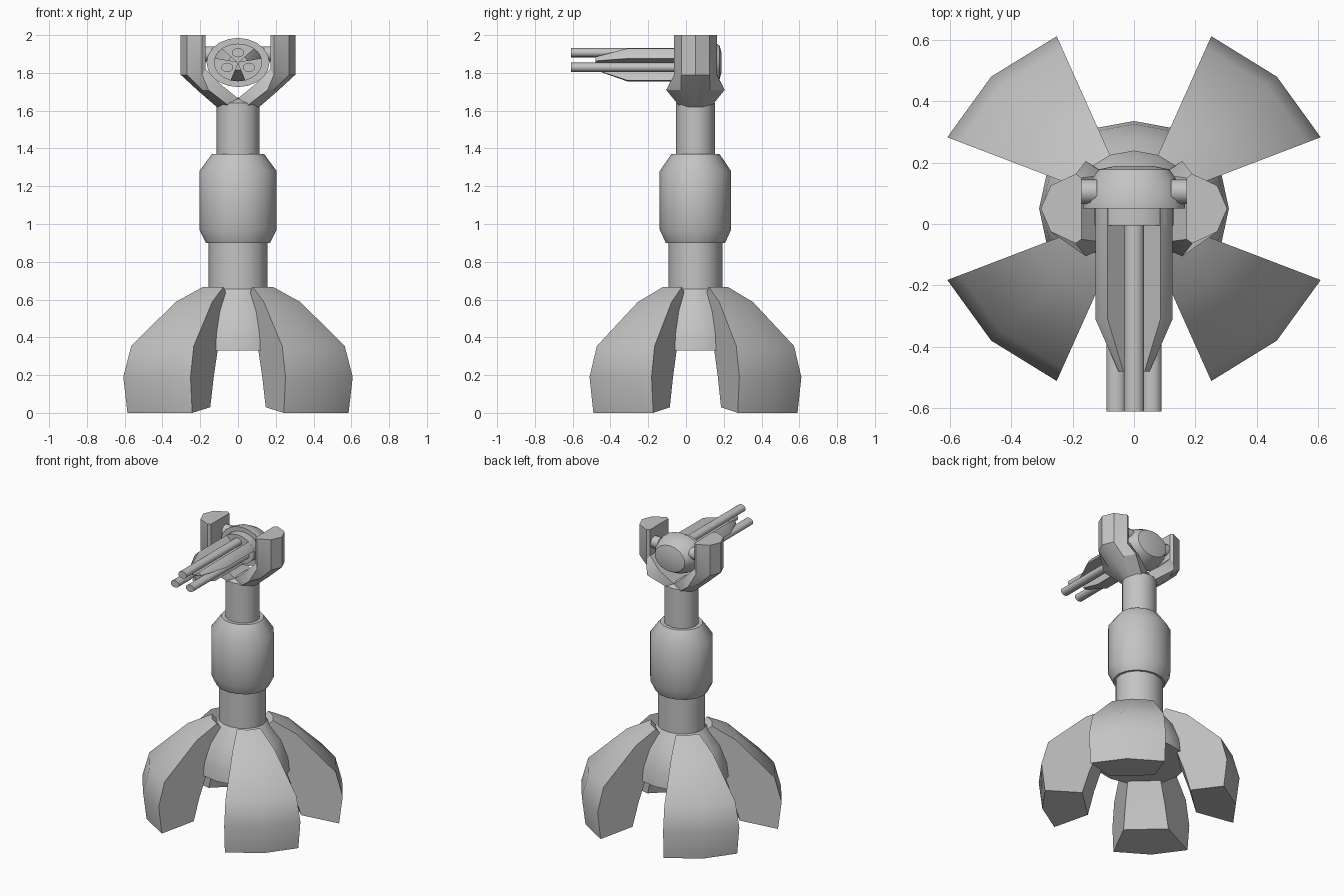
import bpy
import bmesh
from math import sin, cos, pi, radians

cube = bpy.data.objects.get("Cube")
if cube:
    bpy.data.objects.remove(cube, do_unlink=True)

grey = bpy.data.materials.new("plain_grey")
GREY = (0.55, 0.55, 0.55, 1)
grey.diffuse_color = GREY
grey.use_nodes = True
for node in grey.node_tree.nodes:
    if node.type == 'BSDF_PRINCIPLED':
        node.inputs["Base Color"].default_value = GREY

WIDE = 1.083       # the tower is slightly wider than deep
AXIS_Y = 0.05
GUN_Z = 1.855
GUN_WIDE = 1.28    # the gun has an oval section


def loft(name, rings, place, smooth=40):
    """Skin a list of closed rings, cap both ends, and place each point."""
    bm = bmesh.new()
    loops = [[bm.verts.new(place(*p)) for p in ring] for ring in rings]
    n = len(loops[0])
    for a, b in zip(loops, loops[1:]):
        for i in range(n):
            j = (i + 1) % n
            bm.faces.new((a[i], a[j], b[j], b[i]))
    bm.faces.new(loops[0])
    bm.faces.new(loops[-1])
    bmesh.ops.recalc_face_normals(bm, faces=bm.faces)
    mesh = bpy.data.meshes.new(name)
    bm.to_mesh(mesh)
    bm.free()
    mesh.materials.append(grey)
    obj = bpy.data.objects.new(name, mesh)
    bpy.context.collection.objects.link(obj)
    bpy.ops.object.select_all(action='DESELECT')
    obj.select_set(True)
    bpy.context.view_layer.objects.active = obj
    bpy.ops.object.shade_smooth_by_angle(angle=radians(smooth))
    return obj


def circle(r, h, n=16):
    return [(r * cos(2 * pi * i / n), r * sin(2 * pi * i / n), h) for i in range(n)]


def lathe(name, profile, place, n=16):
    return loft(name, [circle(r, h, n) for r, h in profile], place)


def tower(x, y, z):
    return (x * WIDE, y + AXIS_Y, z)


def gun(x, z, y):
    return (x * GUN_WIDE, y, z + GUN_Z)


# Central column
lathe("base_bell", [(.285, .33), (.275, .42), (.23, .54), (.14, .66)], tower)
lathe("lower_column", [(.143, .4), (.143, .92)], tower)
lathe("middle_drum", [(.157, .9), (.189, .97), (.189, 1.28), (.128, 1.37)], tower)
lathe("neck", [(.104, 1.35), (.104, 1.64), (.06, 1.67)], tower)

# Four curved legs, each a wedge of a hollow dome
OUTER = [(.585, 0), (.607, .19), (.565, .354), (.33, .587), (.185, .667)]
INNER = [(.354, .03), (.31, .19), (.25, .36), (.18, .53), (.14, .62)]
HALF = pi / 8
for k, side in enumerate(("back_left", "back_right", "front_right", "front_left")):
    mid = pi / 4 + k * pi / 2
    rings = []
    for (ro, zo), (ri, zi) in zip(OUTER, INNER):
        section = [(ro, -HALF, zo), (ro, 0, zo), (ro, HALF, zo),
                   (ri, HALF, zi), (ri, -HALF, zi)]
        rings.append([(r * cos(mid + a), r * sin(mid + a), z) for r, a, z in section])
    loft(side + "_leg", rings, tower)


# Fork arms: half sections (outer middle, outer side, corner, inner edge)
ARM = [
    [(.104, 0, 1.62), (.096, .04, 1.62), (.05, .09, 1.63), (.0, .085, 1.665)],
    [(.19, 0, 1.70), (.176, .077, 1.71), (.145, .155, 1.71), (.085, .11, 1.74)],
    [(.28, 0, 1.79), (.25, .075, 1.79), (.175, .113, 1.79), (.158, .1, 1.82)],
    [(.28, 0, 2), (.25, .075, 2), (.175, .113, 2), (.158, .1, 2)],
]
for side, s in (("left", 1), ("right", -1)):
    rings = []
    for half in ARM:
        full = half + [(x, -y, z) for x, y, z in reversed(half[1:])]
        rings.append([(s * x, y, z) for x, y, z in full])
    loft(side + "_fork_arm", rings, tower, 30)
    # Pivot pin between arm and gun
    lathe(side + "_pivot_pin", [(.04, .12), (.04, .19)],
          lambda a, b, h, s=s: (s * h, a + .105, b + 1.9), 12)

# Rounded gun body and its front collar
lathe("gun_body", [(.13, .05), (.13, .075), (.118, .125), (.09, .178), (.05, .188)], gun, 20)
lathe("gun_collar", [(.1, .06), (.1, -.005)], gun, 20)

# Three tapering fins around the gun axis, with three barrels between them
SPREAD = radians(18)
for k in range(3):
    fin = radians(30 + 120 * k)
    rings = []
    for r, y in ((.1, .05), (.1, -.31), (.04, -.48)):
        rim = [(r * cos(fin + a), r * sin(fin + a), y) for a in (-SPREAD, 0, SPREAD)]
        rings.append(rim + [(0, 0, y)])
    loft("gun_fin_%d" % (k + 1), rings, gun, 30)

    turn = radians(90 + 120 * k)
    cx, cz = .052 * cos(turn), .052 * sin(turn)
    lathe("gun_barrel_%d" % (k + 1), [(.025, .02), (.025, -.61)],
          lambda a, b, h, cx=cx, cz=cz: gun(a + cx, b + cz, h), 12)
